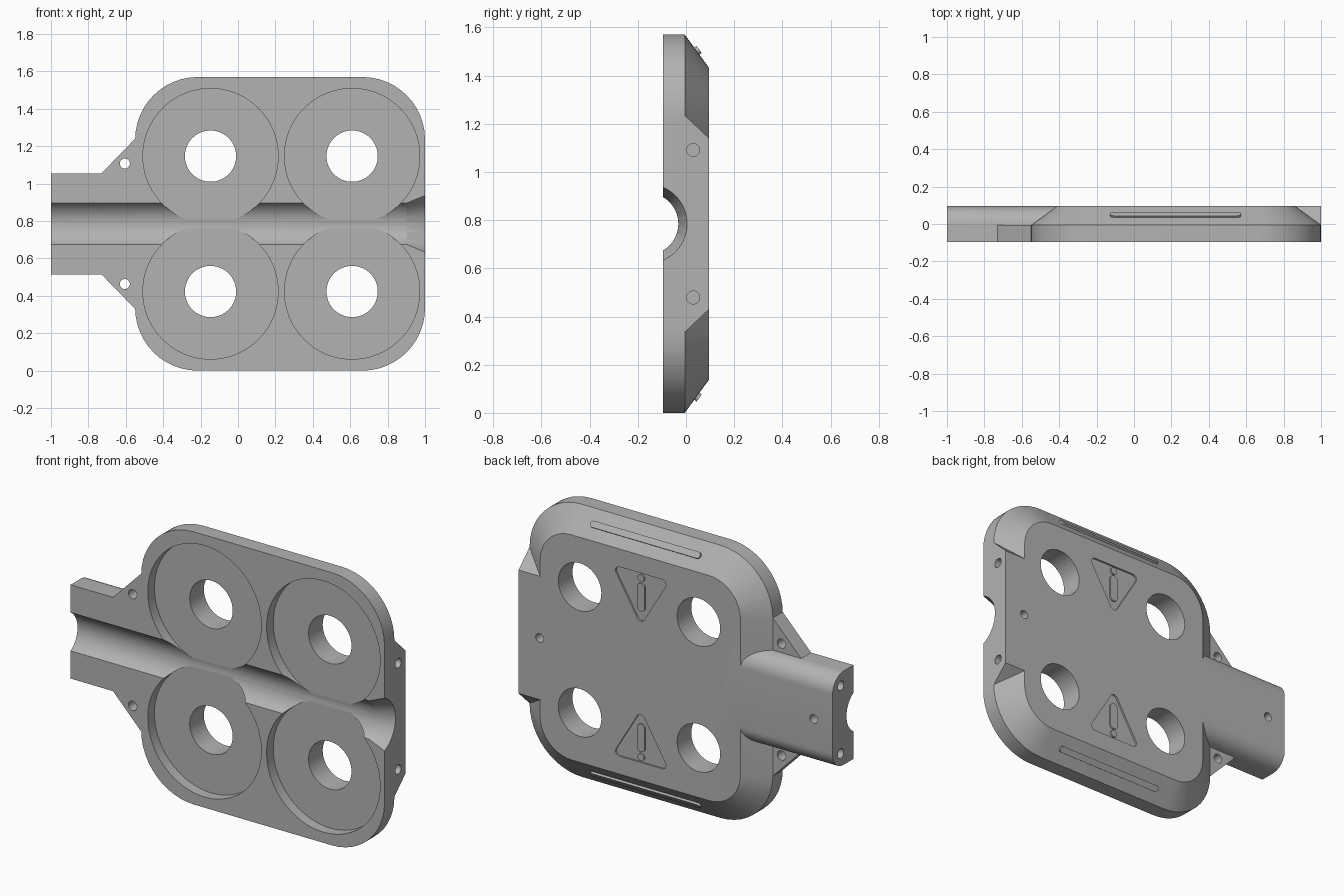
import bpy, bmesh, math
from mathutils import Vector

if "Cube" in bpy.data.objects:
    bpy.data.objects.remove(bpy.data.objects["Cube"], do_unlink=True)

FRONT, MID, BACK = -0.095, -0.005, 0.095
ZC = 0.785            # height of the mirror line
FLOOR = -0.034        # depth of the round pockets

grey = bpy.data.materials.new("plain grey")
grey.use_nodes = True
grey.diffuse_color = (0.45, 0.45, 0.45, 1)
grey.node_tree.nodes["Principled BSDF"].inputs["Base Color"].default_value = grey.diffuse_color


def loft(name, rings):
    """Closed solid through rings with equal point counts."""
    bm = bmesh.new()
    loops = [[bm.verts.new(p) for p in ring] for ring in rings]
    n = len(loops[0])
    for a, b in zip(loops, loops[1:]):
        for i in range(n):
            j = (i + 1) % n
            bm.faces.new((a[i], a[j], b[j], b[i]))
    bm.faces.new(loops[0])
    bm.faces.new(loops[-1])
    bmesh.ops.recalc_face_normals(bm, faces=bm.faces)
    mesh = bpy.data.meshes.new(name)
    bm.to_mesh(mesh)
    bm.free()
    mesh.materials.append(grey)
    ob = bpy.data.objects.new(name, mesh)
    bpy.context.collection.objects.link(ob)
    return ob


def rounded(corners, radii, n=12):
    """2D polygon with each corner replaced by an arc."""
    out, m = [], len(corners)
    for i, r in enumerate(radii):
        p = Vector(corners[i])
        if r == 0:
            out.append(p)
            continue
        u = (Vector(corners[i - 1]) - p).normalized()
        v = (Vector(corners[(i + 1) % m]) - p).normalized()
        half = u.angle(v) / 2
        c = p + (u + v).normalized() * r / math.sin(half)
        a, b = p + u * r / math.tan(half) - c, p + v * r / math.tan(half) - c
        start = math.atan2(a.y, a.x)
        turn = math.atan2(a.x * b.y - a.y * b.x, a.dot(b))
        for k in range(n + 1):
            t = start + turn * k / n
            out.append(c + r * Vector((math.cos(t), math.sin(t))))
    return out


def box(x0, x1, z0, z1):
    return [(x0, z0), (x1, z0), (x1, z1), (x0, z1)]


def circle(x, y, r, n=64):
    return [Vector((x + r * math.cos(k * math.tau / n), y + r * math.sin(k * math.tau / n)))
            for k in range(n)]


def on_y(pts, y):
    return [(p[0], y, p[1]) for p in pts]


def on_x(pts, x):
    return [(x, p[0], p[1]) for p in pts]


def prism_y(name, pts, y0, y1):
    return loft(name, [on_y(pts, y0), on_y(pts, y1)])


def prism_x(name, pts, x0, x1):
    return loft(name, [on_x(pts, x0), on_x(pts, x1)])


def combine(target, tool, operation):
    mod = target.modifiers.new("combine", 'BOOLEAN')
    mod.operation, mod.solver, mod.object = operation, 'EXACT', tool
    bpy.context.view_layer.objects.active = target
    bpy.ops.object.modifier_apply(modifier=mod.name)
    bpy.data.objects.remove(tool, do_unlink=True)


# Main plate with a chamfered back
INSET = 0.137
outline = rounded(box(-0.55, 1, 0, 2 * ZC), [0.335] * 4)
inner = rounded(box(-0.55 + INSET, 1 - INSET, INSET, 2 * ZC - INSET), [0.2] * 4)
plate = loft("plate", [on_y(outline, FRONT), on_y(outline, MID), on_y(inner, BACK)])

# Handle, end block and gussets
handle = rounded([(FRONT, ZC - 0.27), (BACK, ZC - 0.27), (BACK, ZC + 0.27), (FRONT, ZC + 0.27)],
                 [0, 0.099, 0.099, 0])
combine(plate, prism_x("handle", handle, -1, -0.35), 'UNION')
block = [(MID - 0.04, ZC - 0.45), (MID, ZC - 0.45), (BACK, ZC - 0.355),
         (BACK, ZC + 0.355), (MID, ZC + 0.45), (MID - 0.04, ZC + 0.45)]
combine(plate, prism_x("end_block", block, 0.6, 1), 'UNION')
for s in (-1, 1):
    tri = [(-0.73, 0.27), (-0.55, 0.455), (-0.5, 0.455), (-0.5, 0.2), (-0.73, 0.2)]
    combine(plate, prism_y("gusset", [(x, ZC + s * z) for x, z in tri], FRONT, MID), 'UNION')

# Round pockets with through holes
for x in (-0.147, 0.61):
    for s in (-1, 1):
        z = ZC + s * 0.362
        combine(plate, prism_y("pocket", circle(x, z, 0.3615, 96), -0.2, FLOOR), 'DIFFERENCE')
        combine(plate, prism_y("through_hole", circle(x, z, 0.137), -0.2, 0.2), 'DIFFERENCE')

# Cable groove and its flared mouth
AXIS = -0.16
combine(plate, prism_x("groove", circle(AXIS, ZC, 0.128, 96), -1.1, 1.1), 'DIFFERENCE')
mouth = loft("mouth", [on_x(circle(AXIS, ZC, r, 96), x) for x, r in ((0.89, 0.124), (1.02, 0.172))])
combine(plate, mouth, 'DIFFERENCE')

# Small screw holes
for s in (-1, 1):
    combine(plate, prism_y("gusset_hole", circle(-0.605, ZC + s * 0.322, 0.027, 24), -0.2, 0.2),
            'DIFFERENCE')
    combine(plate, prism_x("end_hole", circle(0.03, ZC + s * 0.306, 0.027, 24), 0.9, 1.1),
            'DIFFERENCE')
    combine(plate, prism_x("handle_hole", circle(0.02, ZC + s * 0.195, 0.027, 24), -1.1, -0.9),
            'DIFFERENCE')
for x in (-0.88, 0.866):
    combine(plate, prism_y("back_hole", circle(x, ZC, 0.025, 24), 0.03, 0.2), 'DIFFERENCE')

# Warning triangles with raised marks, and grip ridges on the chamfers
XC = 0.222
parts = [plate]
for s, side in ((1, "upper"), (-1, "lower")):
    tri = rounded([(XC - 0.18, 0.545), (XC + 0.18, 0.545), (XC, 0.245)], [0.025] * 3, 6)
    bar = rounded(box(XC - 0.025, XC + 0.025, 0.325, 0.485), [0.0249] * 4, 6)
    dot = circle(XC, 0.515, 0.021, 24)
    tri, bar, dot = [[(x, ZC + s * z) for x, z in pts] for pts in (tri, bar, dot)]
    combine(plate, prism_y("triangle_recess", tri, BACK - 0.01, 0.2), 'DIFFERENCE')
    parts.append(prism_y(side + "_mark_bar", bar, BACK - 0.015, BACK))
    parts.append(prism_y(side + "_mark_dot", dot, BACK - 0.015, BACK))

    slope = Vector((0, BACK - MID, -s * INSET)).normalized()
    normal = Vector((0, INSET, s * (BACK - MID))).normalized()
    centre = Vector((XC, 0.045, ZC + s * (ZC - INSET * 0.5)))
    ridge = rounded(box(-0.35, 0.35, -0.018, 0.018), [0.0179] * 4, 6)
    parts.append(loft(side + "_grip_ridge",
                      [[centre + Vector((x, 0, 0)) + slope * t + normal * h for x, t in ridge]
                       for h in (-0.012, 0.012)]))

# Smooth curved walls, keep edges crisp
for ob in bpy.context.view_layer.objects:
    ob.select_set(ob in parts)
bpy.context.view_layer.objects.active = plate
bpy.ops.object.shade_smooth_by_angle(angle=math.radians(25))
